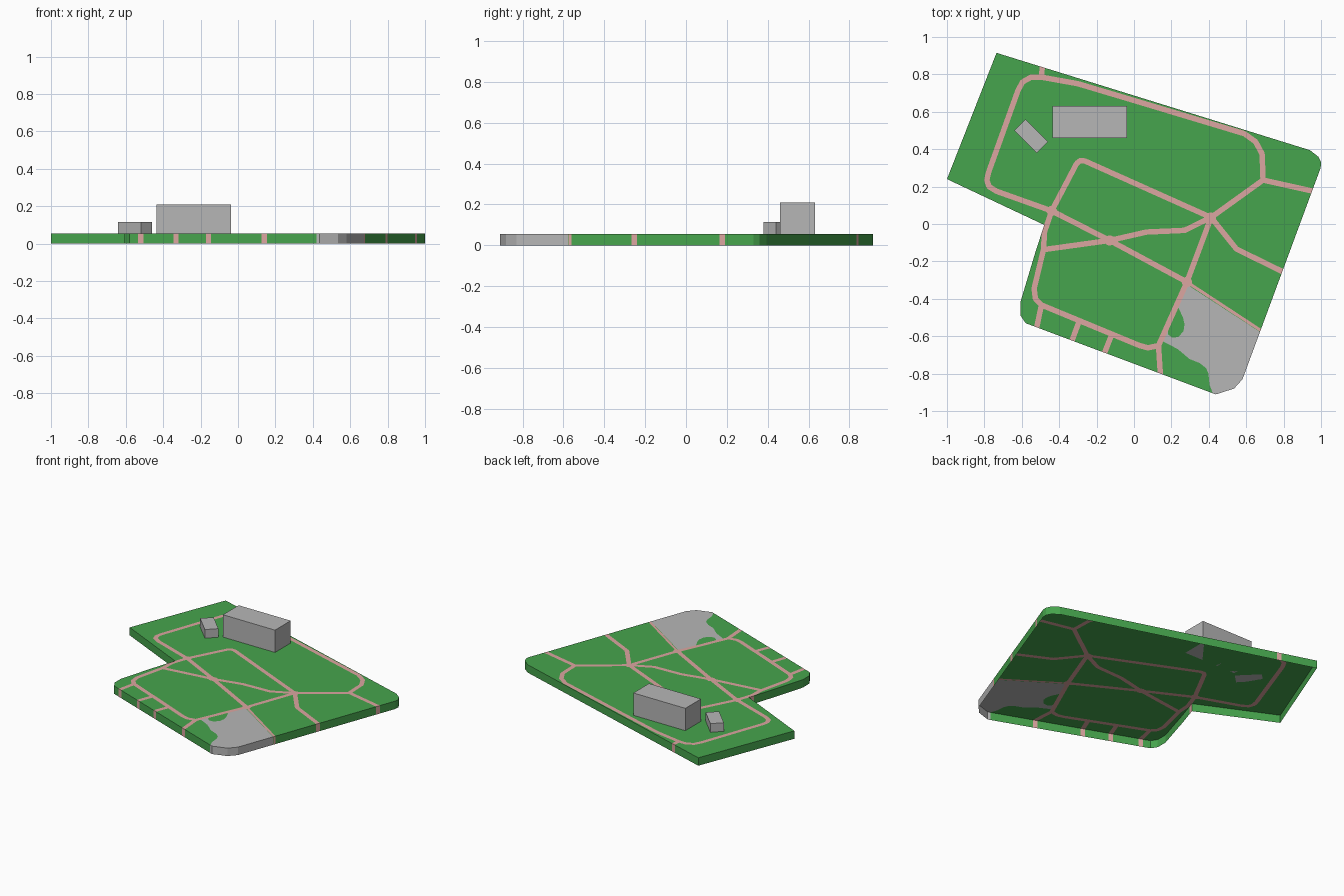
import bpy, math
from mathutils import Vector
from mathutils.geometry import delaunay_2d_cdt

if "Cube" in bpy.data.objects:
    bpy.data.objects.remove(bpy.data.objects["Cube"])

SLAB = 0.055          # ground thickness
WIDTH = 0.029         # footpath width


def material(name, rgb):
    m = bpy.data.materials.new(name)
    m.diffuse_color = (*rgb, 1)
    m.use_nodes = True
    m.node_tree.nodes["Principled BSDF"].inputs["Base Color"].default_value = m.diffuse_color
    return m


GRASS = material("grass green", (0.062, 0.375, 0.074))
PATH = material("path pink", (0.72, 0.38, 0.355))
GREY = material("concrete grey", (0.47, 0.47, 0.47))

# ---- plan of the park -------------------------------------------------
outline = [(-0.735, 0.915), (0.94, 0.395), (0.985, 0.36), (1.0, 0.33), (0.998, 0.30),
           (0.58, -0.83), (0.535, -0.88), (0.437, -0.911), (-0.58, -0.53),
           (-0.606, -0.49), (-0.607, -0.417), (-0.53, -0.16), (-0.48, -0.005), (-1.0, 0.24)]

tarmac = [(0.285, -0.325), (0.75, -0.627), (0.7, -1.0), (0.43, -1.0), (0.418, -0.895),
          (0.404, -0.861), (0.398, -0.80), (0.385, -0.77), (0.35, -0.743), (0.297, -0.722),
          (0.233, -0.668), (0.15, -0.626), (0.27, -0.358)]

island = [(0.238, -0.449), (0.262, -0.50), (0.27, -0.535), (0.265, -0.572), (0.238, -0.604),
          (0.205, -0.608), (0.182, -0.59), (0.18, -0.567), (0.2, -0.5), (0.222, -0.455)]

# path junctions
west, hub, middle, south = (-0.44, 0.07), (0.412, 0.035), (-0.13, -0.088), (0.283, -0.31)
east, gate, bend = (0.69, 0.235), (0.131, -0.65), (-0.484, -0.137)
north, corner = (-0.495, 0.785), (-0.495, -0.433)

north_loop = [west, (-0.735, 0.175), (-0.775, 0.2), (-0.787, 0.235), (-0.778, 0.275),
              (-0.62, 0.715), (-0.595, 0.76), (-0.55, 0.785), north, (-0.30, 0.75),
              (-0.025, 0.668), (0.59, 0.483), (0.65, 0.44), (0.685, 0.375), east, hub]
south_loop = [west, (-0.478, -0.04), bend, (-0.534, -0.345), (-0.527, -0.4), corner,
              (0.03, -0.65), (0.075, -0.662), gate, south, hub]
paths = [north_loop, south_loop,
         [west, (-0.307, 0.323), (-0.29, 0.338), (-0.265, 0.338), hub],
         [west, middle, south],
         [bend, middle, (0.067, -0.043), (0.27, -0.034), hub],
         [hub, (0.548, -0.134), (0.85, -0.282)],
         [east, (1.05, 0.155)]]
# short exits to the street
paths += [[north, (-0.485, 0.9)], [corner, (-0.53, -0.6)],
          [(-0.297, -0.53), (-0.345, -0.66)], [(-0.12, -0.594), (-0.17, -0.72)],
          [gate, (0.146, -0.88)]]


def rect(cx, cy, w, d, angle=0):
    c, s = math.cos(angle), math.sin(angle)
    return [(cx + x * c - y * s, cy + x * s + y * c)
            for x, y in ((-w / 2, -d / 2), (w / 2, -d / 2), (w / 2, d / 2), (-w / 2, d / 2))]


def disc(p, r, sides):
    return [(p[0] + r * math.cos(i * math.tau / sides + 0.2),
             p[1] + r * math.sin(i * math.tau / sides + 0.2)) for i in range(sides)]


hall = rect(-0.237, 0.545, 0.40, 0.172)
shed = rect(-0.55, 0.47, 0.171, 0.086, -math.pi / 4)

# ---- overlay all plan regions into one triangulation ------------------
verts, faces, kinds = [], [], []


def region(points, kind):
    area = sum(a[0] * b[1] - b[0] * a[1] for a, b in zip(points, points[1:] + points[:1]))
    points = points if area > 0 else points[::-1]
    faces.append(list(range(len(verts), len(verts) + len(points))))
    verts.extend(Vector(p) for p in points)
    kinds.append(kind)


def strip(points, width):
    """Path of straight pieces with rounded joints."""
    for a, b in zip(points, points[1:]):
        dx, dy = b[0] - a[0], b[1] - a[1]
        region(rect((a[0] + b[0]) / 2, (a[1] + b[1]) / 2,
                    math.hypot(dx, dy), width, math.atan2(dy, dx)), "path")
    for p in points:
        region(disc(p, width / 2, 8), "path")


region(outline, "ground")
region(tarmac, "tarmac")
region(island, "island")
for p in paths:
    strip(p, WIDTH)
strip([south, (0.75, -0.616)], 0.016)          # kerb beside the car park
for p in (west, hub, middle, south):           # widened junctions
    region(disc(p, 0.028, 10), "path")

pts, _, tris, _, _, origins = delaunay_2d_cdt(verts, [], faces, 1, 1e-5)

# ---- ground: painted top with a skirt wall, open underneath -----------
coords = [(p.x, p.y, SLAB) for p in pts]
polys, mats, rim = [], [], {}
for tri, src in zip(tris, origins):
    inside = {kinds[i] for i in src}
    if "ground" not in inside:
        continue
    tri = list(tri)
    if "path" in inside:
        m = 1
    elif "tarmac" in inside and "island" not in inside:
        m = 2
    else:
        m = 0
    polys.append(tri)
    mats.append(m)
    for a, b in zip(tri, tri[1:] + tri[:1]):
        if (b, a) in rim:
            del rim[(b, a)]
        else:
            rim[(a, b)] = m
foot = {}
for a, _ in rim:                               # lower rim points
    foot[a] = len(coords)
    coords.append((pts[a].x, pts[a].y, 0))
for (a, b), m in rim.items():
    polys.append([b, a, foot[a], foot[b]])
    mats.append(m)


def make(name, co, fs, materials):
    me = bpy.data.meshes.new(name)
    me.from_pydata(co, [], fs)
    for m in materials:
        me.materials.append(m)
    ob = bpy.data.objects.new(name, me)
    bpy.context.collection.objects.link(ob)
    return ob


ground = make("park_ground", coords, polys, [GRASS, PATH, GREY])
ground.data.polygons.foreach_set("material_index", mats)
ground.data.update()

# ---- buildings --------------------------------------------------------
for name, plan, top in (("main_hall", hall, 0.21), ("small_shed", shed, 0.115)):
    make(name, [(x, y, z) for z in (SLAB, top) for x, y in plan],
         [(3, 2, 1, 0), (4, 5, 6, 7)] +
         [(i, (i + 1) % 4, (i + 1) % 4 + 4, i + 4) for i in range(4)], [GREY])
